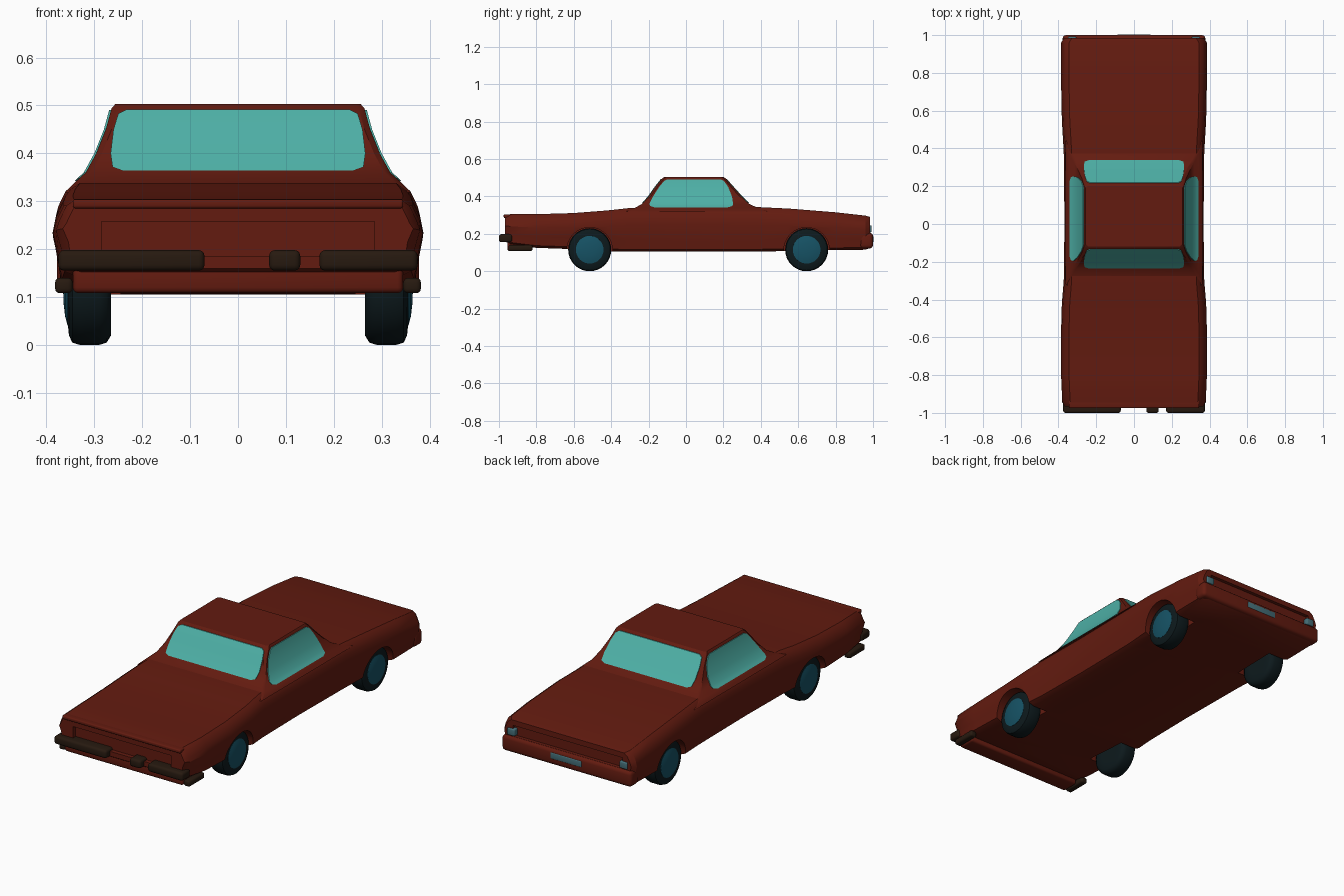
import bpy, bmesh, math
from mathutils import Vector

if "Cube" in bpy.data.objects:
    bpy.data.objects.remove(bpy.data.objects["Cube"])


def material(name, rgb):
    m = bpy.data.materials.new(name)
    m.diffuse_color = (*rgb, 1)
    m.use_nodes = True
    m.node_tree.nodes["Principled BSDF"].inputs["Base Color"].default_value = m.diffuse_color
    return m


PAINT = material("red_paint", (0.125, 0.011, 0.005))
GLASS = material("teal_glass", (0.075, 0.43, 0.38))
RUBBER = material("dark_rubber", (0.004, 0.010, 0.012))
HUB = material("blue_hub", (0.008, 0.085, 0.13))
BUMPER = material("dark_bumper", (0.02, 0.010, 0.005))
LAMP = material("tail_lamp", (0.06, 0.16, 0.19))


def finish(name, bm, mat, angle=30):
    bmesh.ops.recalc_face_normals(bm, faces=bm.faces)
    me = bpy.data.meshes.new(name)
    bm.to_mesh(me)
    bm.free()
    me.materials.append(mat)
    ob = bpy.data.objects.new(name, me)
    bpy.context.collection.objects.link(ob)
    smooth(ob, angle)
    return ob


def smooth(ob, angle=30):
    bpy.ops.object.select_all(action='DESELECT')
    ob.select_set(True)
    bpy.context.view_layer.objects.active = ob
    bpy.ops.object.shade_smooth_by_angle(angle=math.radians(angle))


def loft(name, rings, mat, angle=30):
    """Closed skin over a list of equal-length rings."""
    bm = bmesh.new()
    vs = [[bm.verts.new(p) for p in ring] for ring in rings]
    n = len(vs[0])
    for a, b in zip(vs, vs[1:]):
        for i in range(n):
            j = (i + 1) % n
            bm.faces.new((a[i], a[j], b[j], b[i]))
    bm.faces.new(vs[0])
    bm.faces.new(vs[-1])
    return finish(name, bm, mat, angle)


def box(name, x, y, z, mat, bevel=0.0):
    bm = bmesh.new()
    bmesh.ops.create_cube(bm, size=1)
    for v in bm.verts:
        v.co = Vector([(r[0] + r[1]) / 2 + c * (r[1] - r[0]) for c, r in zip(v.co, (x, y, z))])
    if bevel:
        bmesh.ops.bevel(bm, geom=bm.edges[:], offset=bevel, segments=3, profile=0.5, affect='EDGES')
    return finish(name, bm, mat)


def lathe(name, profile, centre, side, mat, n=32):
    """Revolve (x, radius) points round the x axis."""
    return loft(name, [[(centre[0] + side * x, centre[1] + r * math.cos(2 * math.pi * i / n),
                         centre[2] + r * math.sin(2 * math.pi * i / n)) for i in range(n)]
                       for x, r in profile], mat, 45)


# Lower body: cross-sections along y as (y, bottom, top, half width)
STATIONS = [(-0.967, .160, .298, .366), (-0.94, .142, .305, .380), (-.80, .125, .305, .386),
            (-.60, .118, .311, .387), (-.42, .106, .325, .382), (-.30, .105, .338, .372),
            (0, .105, .340, .368), (.38, .105, .343, .372), (.55, .108, .335, .382),
            (.80, .113, .315, .387), (.96, .115, .297, .386), (.985, .125, .290, .370)]


def section(y, b, t, w):
    half = [(w - .045, b), (w - .018, b + .012), (w - .012, b + .055), (w, b + (t - b) * .6),
            (w - .007, t - .045), (w - .022, t - .014), (w - .042, t)]
    return [(x, y, z) for x, z in half] + [(-x, y, z) for x, z in reversed(half)]


body = loft("lower_body", [section(*s) for s in STATIONS], PAINT)

# Wheel arches and the recessed front and rear panels
AXLES = {"front": -0.515, "rear": 0.645}
cutters = [box("grille_cutter", (-.285, .285), (-1.1, -.945), (.185, .258), PAINT),
           box("tail_cutter", (-.32, .32), (.967, 1.1), (.205, .262), PAINT)]
for y in AXLES.values():
    for s in (-1, 1):
        cutters.append(lathe("arch_cutter", [(0, .122), (.25, .122)], (s * .245, y, .112), s, PAINT))
for c in cutters:
    c.hide_render = True
    mod = body.modifiers.new("cut", 'BOOLEAN')
    mod.object = c
    mod.operation = 'DIFFERENCE'
    mod.solver = 'EXACT'
    bpy.context.view_layer.objects.active = body
    bpy.ops.object.modifier_apply(modifier=mod.name)
for c in cutters:
    bpy.data.objects.remove(c)
smooth(body)

# Cabin: levels as (z, half width, front y, rear y)
LEVELS = [(.318, .362, -.33, .45), (.338, .342, -.275, .385), (.36, .318, -.235, .338),
          (.40, .296, -.200, .298), (.45, .276, -.165, .253), (.494, .264, -.130, .214),
          (.503, .256, -.118, .202)]


def cabin_ring(z, w, y0, y1, c=.012):
    half = [(w - c, y0), (w, y0 + c), (w, y1 - c), (w - c, y1)]
    return [(x, y, z) for x, y in half] + [(-x, y, z) for x, y in reversed(half)]


loft("cabin", [cabin_ring(*v) for v in LEVELS], PAINT)


def cabin_at(z):
    for a, b in zip(LEVELS, LEVELS[1:]):
        if z <= b[0]:
            t = (z - a[0]) / (b[0] - a[0])
            return [p + (q - p) * t for p, q in zip(a[1:], b[1:])]


# Windows: thin panes that follow the cabin surface
def pane(name, rows, side):
    rings = []
    for z, a, b in rows:
        w, y0, y1 = cabin_at(z)
        out = {"front": y0 - .004, "rear": y1 + .004, "left": -w - .004, "right": w + .004}[side]
        inn = out + (.02 if side in ("front", "left") else -.02)
        pts = [(a, out), (b, out), (b, inn), (a, inn)]
        rings.append([(u, v, z) if side in ("front", "rear") else (v, u, z) for u, v in pts])
    loft(name, rings, GLASS)


ENDS = [(.364, .240), (.372, .262), (.40, .266), (.45, .260), (.483, .250), (.492, .232)]
SIDES = [(.342, -.170, .225), (.349, -.192, .248), (.36, -.196, .252), (.40, -.176, .246),
         (.45, -.144, .226), (.482, -.118, .203), (.491, -.100, .185)]
pane("windshield", [(z, -w, w) for z, w in ENDS], "front")
pane("rear_window", [(z, -w, w) for z, w in ENDS], "rear")
pane("left_window", SIDES, "left")
pane("right_window", SIDES, "right")

# Wheels: tyre and domed hub, measured outward from the wheel middle
TYRE = [(-.045, .06), (-.045, .095), (-.036, .110), (-.02, .115), (.02, .115),
        (.036, .110), (.043, .095), (.045, .075)]
DOME = [(.03, .075), (.046, .074), (.051, .055), (.054, .03), (.055, .005)]
for end, y in AXLES.items():
    for label, s in (("left", -1), ("right", 1)):
        lathe(f"{end}_{label}_tyre", TYRE, (s * .31, y, .115), s, RUBBER)
        lathe(f"{end}_{label}_hub", DOME, (s * .31, y, .115), s, HUB)

# Front bumper pieces, valance and hood lip
for label, x0, x1 in (("left", -.375, -.07), ("inner", .065, .13), ("right", .17, .375)):
    box(f"front_bumper_{label}", (x0, x1), (-1.0, -.93), (.155, .198), BUMPER, .012)
box("front_valance", (-.345, .345), (-.955, -.86), (.108, .165), PAINT, .012)
box("hood_lip", (-.345, .345), (-.975, -.93), (.285, .304), PAINT, .006)
for label, s in (("left", -1), ("right", 1)):
    box(f"valance_corner_{label}", sorted((s * .345, s * .382)), (-.95, -.82), (.108, .14), BUMPER, .01)

# Rear bumper, tail lamps and plate
box("rear_bumper", (-.378, .378), (.93, 1.0), (.122, .205), PAINT, .018)
box("rear_plate", (-.09, .09), (.96, 1.002), (.155, .188), LAMP, .004)
for label, s in (("left", -1), ("right", 1)):
    box(f"tail_lamp_{label}", sorted((s * .305, s * .35)), (.95, .993), (.208, .245), LAMP, .006)
